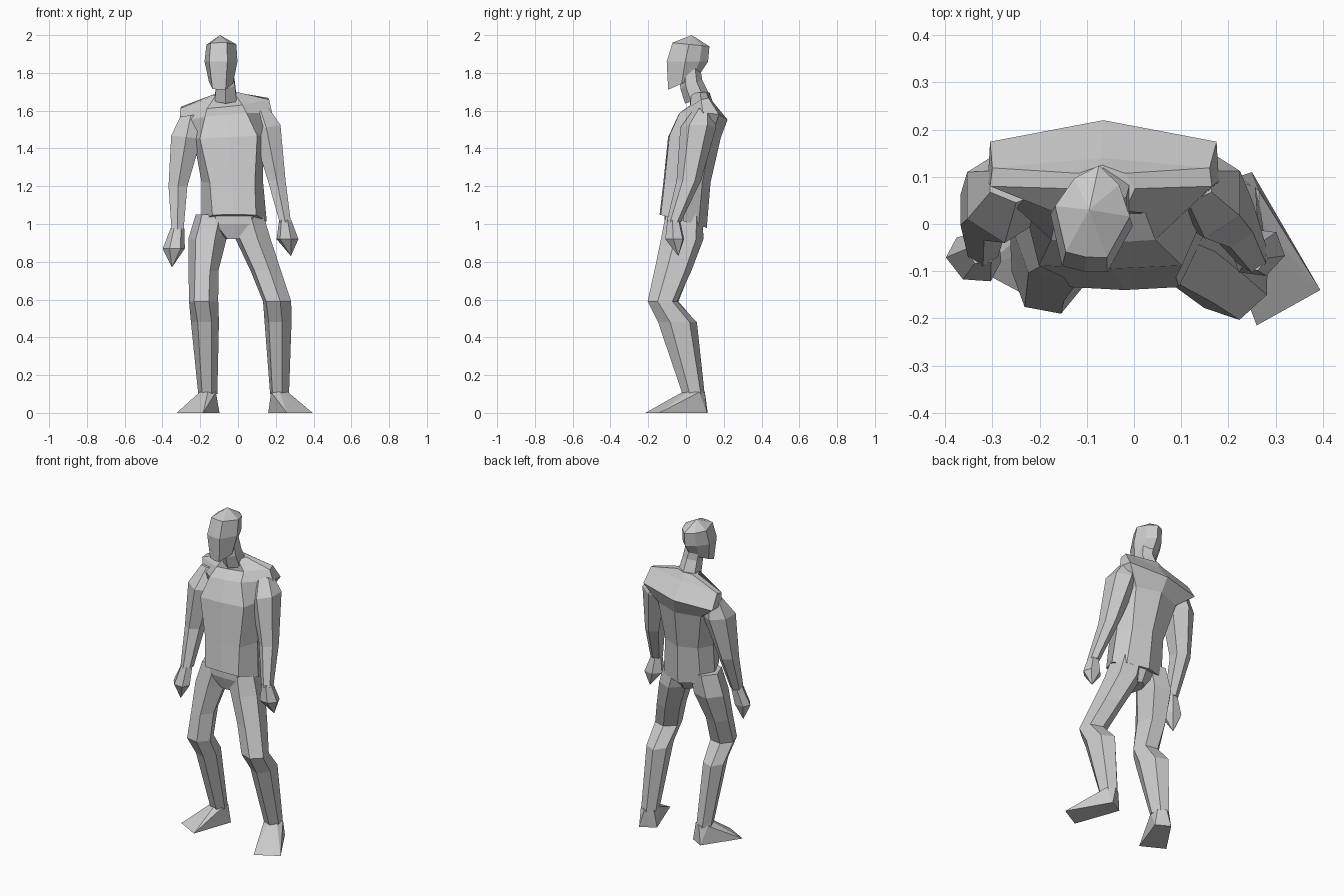
import bpy
import bmesh
from math import sin, cos, pi, radians

default_cube = bpy.data.objects.get("Cube")
if default_cube:
    bpy.data.objects.remove(default_cube, do_unlink=True)

# One plain material for the whole figure
clay = bpy.data.materials.new("plain grey")
clay.use_nodes = True
clay.diffuse_color = (.6, .6, .6, 1)
shader = clay.node_tree.nodes["Principled BSDF"]
shader.inputs["Base Color"].default_value = clay.diffuse_color
shader.inputs["Roughness"].default_value = .8


def finish(name, mesh_builder):
    """Turn a bmesh into a flat shaded object."""
    bmesh.ops.remove_doubles(mesh_builder, verts=mesh_builder.verts, dist=.001)
    bmesh.ops.recalc_face_normals(mesh_builder, faces=mesh_builder.faces)
    mesh = bpy.data.meshes.new(name)
    mesh_builder.to_mesh(mesh)
    mesh_builder.free()
    mesh.materials.append(clay)
    part = bpy.data.objects.new(name, mesh)
    bpy.context.collection.objects.link(part)
    return part


def hexagon():
    """Six-sided outline with a ridge at the front and at the back."""
    return [(sin(i * pi / 3) * 1.15, -cos(i * pi / 3)) for i in range(6)]


def body_outline(front, back):
    """Eight-sided outline with adjustable front and back corner widths."""
    return [(0, -1), (front, -.95), (1, 0), (back, .65),
            (0, 1), (-back, .65), (-1, 0), (-front, -.95)]


def loft(name, sections, outlines, yaw=0, tilts=None):
    """Skin closed rings; a section is x, y, z, half width, half depth.
    A tilt is the rise of the ring along x and along y."""
    bm = bmesh.new()
    rings = []
    turn = radians(yaw)
    for index, (x, y, z, width, depth) in enumerate(sections):
        rise_x, rise_y = tilts[index] if tilts else (0, 0)
        ring = []
        for u, v in outlines[index]:
            px, py = u * width, v * depth
            dx = px * cos(turn) - py * sin(turn)
            dy = px * sin(turn) + py * cos(turn)
            height = z + dx * rise_x + dy * rise_y
            ring.append(bm.verts.new((x + dx, y + dy, height)))
        rings.append(ring)
    count = len(rings[0])
    for lower, upper in zip(rings, rings[1:]):
        for i in range(count):
            j = (i + 1) % count
            bm.faces.new((lower[i], lower[j], upper[j], upper[i]))
    bm.faces.new(rings[0])
    bm.faces.new(rings[-1])
    return finish(name, bm)


def limb(name, sections, yaw=0, tilts=None):
    return loft(name, sections, [hexagon()] * len(sections), yaw, tilts)


def foot(name, sole, ankle_x, ankle_y, ankle_width):
    """Wedge from a flat sole up to the ankle."""
    bm = bmesh.new()
    for x, y in sole:
        bm.verts.new((x, y, 0))
    for u, v in hexagon():
        bm.verts.new((ankle_x + u * ankle_width, ankle_y + v * .06, .11))
    bmesh.ops.convex_hull(bm, input=bm.verts)
    bmesh.ops.dissolve_limit(bm, angle_limit=.02, verts=bm.verts, edges=bm.edges)
    return finish(name, bm)


# Torso, from the hem to the base of the neck
loft("torso",
     [(-.02, -.015, 1.015, .172, .125),
      (-.03, .005, 1.22, .163, .125),
      (-.05, .045, 1.46, .185, .14),
      (-.065, .09, 1.565, .245, .13),
      (-.07, .08, 1.635, .235, .06),
      (-.068, .075, 1.69, .07, .05)],
     [body_outline(.67, .75), body_outline(.73, .7), body_outline(.82, .8),
      body_outline(.45, .98), body_outline(.4, .98), body_outline(.7, .7)],
     tilts=[(0, -.28), (0, 0), (.05, 0), (.1, -.1), (.1, .25), (.1, .1)])

# Pelvis under the hem
loft("pelvis",
     [(-.02, -.01, 1.08, .14, .105),
      (-.02, -.01, 1.0, .14, .105),
      (-.02, -.02, .92, .05, .07)],
     [body_outline(.7, .7)] * 3)

# Neck leaning forward into the head
limb("neck",
     [(-.065, .06, 1.66, .058, .065),
      (-.066, .028, 1.74, .05, .058),
      (-.08, .02, 1.83, .05, .055)],
     tilts=[(0, .35), (0, .4), (0, 0)])

# Head, turned a little to its right
face = body_outline(.55, .6)
loft("head",
     [(-.09, -.014, 1.747, .064, .08),
      (-.09, .008, 1.86, .088, .11),
      (-.088, .027, 1.95, .08, .098),
      (-.095, .03, 2, 0, 0)],
     [face] * 4, yaw=-8,
     tilts=[(0, .45), (0, 0), (0, -.1), (0, 0)])

# Arms, from the shoulder to the wrist
limb("left_arm",
     [(.115, .09, 1.615, .05, .045),
      (.15, .065, 1.51, .075, .095),
      (.205, .015, 1.23, .047, .065),
      (.25, -.065, 1.01, .03, .038)],
     tilts=[(-.1, 0), (.2, 0), (0, 0), (0, 0)])
limb("right_arm",
     [(-.25, .09, 1.575, .055, .045),
      (-.274, .06, 1.46, .08, .1),
      (-.318, .03, 1.2, .05, .065),
      (-.32, -.05, .97, .032, .04)],
     tilts=[(.1, 0), (-.1, 0), (0, 0), (0, 0)])

# Hands tapering to the fingertips
limb("left_hand",
     [(.25, -.065, 1.02, .028, .036),
      (.262, -.06, .92, .052, .053),
      (.28, -.04, .83, 0, 0)], yaw=20)
limb("right_hand",
     [(-.32, -.05, .98, .03, .038),
      (-.34, -.075, .87, .054, .048),
      (-.35, -.07, .77, 0, 0)], yaw=-28)

# Legs, from inside the hem to the ankle
limb("left_leg",
     [(.045, -.01, 1.05, .08, .1),
      (.08, -.02, .92, .083, .115),
      (.148, -.07, .75, .072, .1),
      (.207, -.125, .59, .068, .08),
      (.212, -.045, .48, .062, .105),
      (.22, .04, .1, .045, .06)], yaw=12)
limb("right_leg",
     [(-.13, -.01, 1.05, .082, .1),
      (-.162, -.02, .92, .087, .115),
      (-.183, -.07, .75, .066, .1),
      (-.182, -.115, .59, .068, .08),
      (-.175, -.045, .48, .06, .105),
      (-.16, .04, .1, .043, .06)], yaw=20)

# Splayed feet
foot("left_foot",
     [(.26, -.215), (.395, -.14), (.25, .11), (.16, .06)],
     ankle_x=.22, ankle_y=.04, ankle_width=.045)
foot("right_foot",
     [(-.185, -.175), (-.325, -.1), (-.18, .115), (-.098, .07)],
     ankle_x=-.16, ankle_y=.04, ankle_width=.043)
